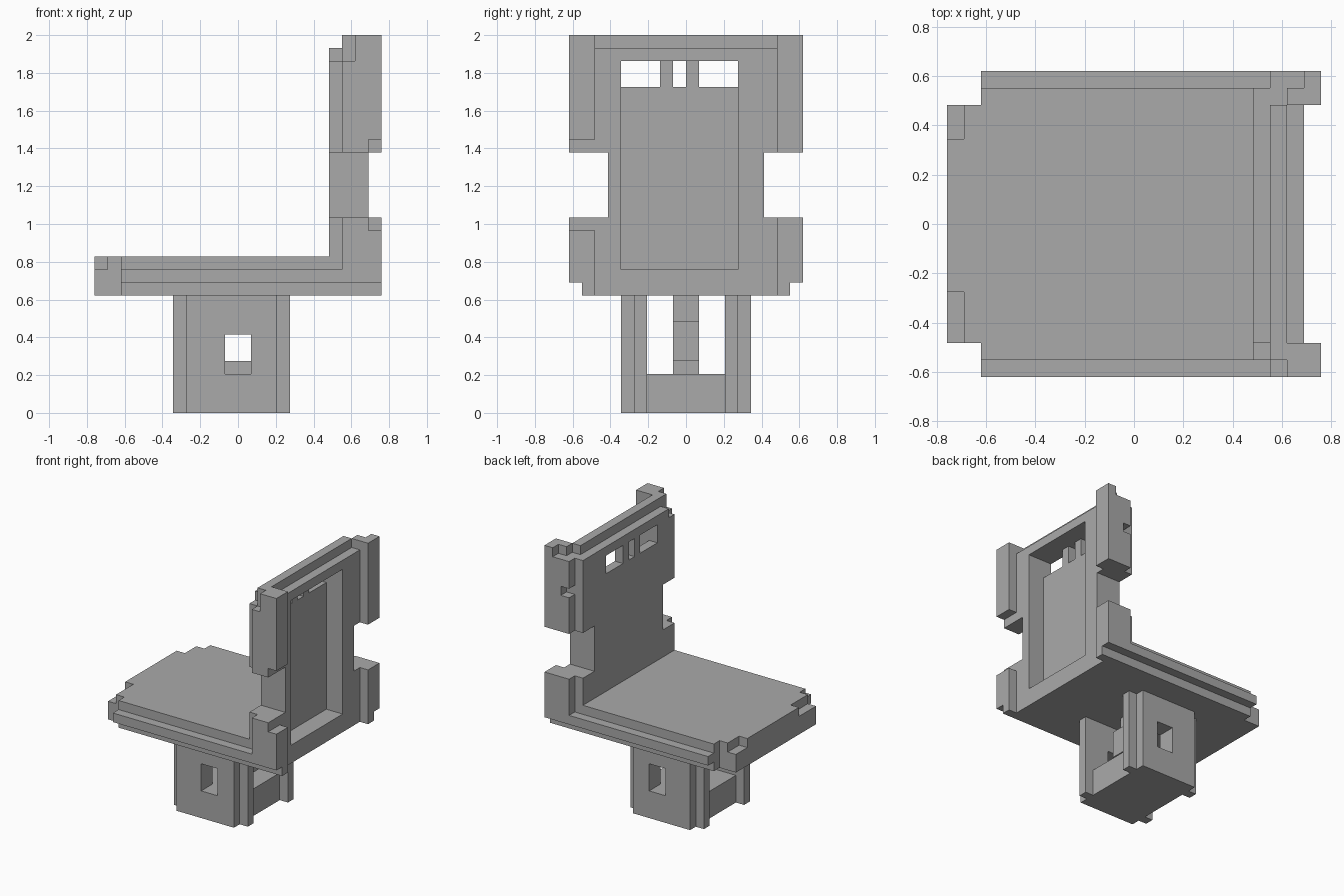
import bpy, bmesh
from mathutils import Vector

if "Cube" in bpy.data.objects:
    bpy.data.objects.remove(bpy.data.objects["Cube"], do_unlink=True)

UNIT = 2 / 29
CENTRE = Vector((11, 9, 0))
cells = {}

grey = bpy.data.materials.new("plain_grey")
grey.use_nodes = True
grey.diffuse_color = (0.4, 0.4, 0.4, 1)
grey.node_tree.nodes["Principled BSDF"].inputs["Base Color"].default_value = (0.4, 0.4, 0.4, 1)


def block(xs, ys, zs):
    return [(x, y, z) for x in range(*xs) for y in range(*ys) for z in range(*zs)]


def fill(part, xs, ys, zs):
    for c in block(xs, ys, zs):
        cells[c] = part


def carve(xs, ys, zs):
    for c in block(xs, ys, zs):
        cells.pop(c, None)


# Seat: slab, stepped front edge and side rails
fill("seat", (2, 18), (1, 17), (9, 12))
fill("seat", (0, 2), (2, 16), (9, 12))
fill("seat", (2, 19), (0, 18), (10, 11))
carve((0, 1), (2, 5), (11, 12))
carve((0, 1), (14, 16), (11, 12))

# Backrest: lower and upper slabs joined by a narrower waist
fill("backrest", (18, 21), (1, 17), (9, 15))
fill("backrest", (18, 21), (3, 15), (15, 20))
fill("backrest", (18, 21), (1, 17), (20, 28))
fill("backrest", (18, 22), (0, 18), (10, 11))
carve((21, 22), (2, 16), (10, 11))

# Top ridge
fill("backrest", (19, 20), (1, 16), (28, 29))

# Corner posts at both sides
for side, inner in (((0, 1), (0, 2)), ((17, 18), (16, 18))):
    for zs in ((10, 15), (20, 29)):
        fill("backrest", (19, 22), side, zs)
        fill("backrest", (20, 22), inner, zs)
fill("backrest", (21, 22), (1, 2), (9, 10))
fill("backrest", (21, 22), (16, 17), (9, 10))

# Chipped post corners
carve((21, 22), (0, 2), (14, 15))
carve((21, 22), (0, 2), (20, 21))
carve((19, 20), (0, 1), (27, 29))
carve((18, 19), (1, 2), (27, 28))
carve((19, 21), (17, 18), (28, 29))
carve((19, 20), (17, 18), (24, 25))

# Recessed rear panel and the row of slots through its top
carve((19, 21), (4, 13), (11, 27))
for ys in ((4, 7), (8, 9), (10, 13)):
    carve((18, 19), ys, (25, 27))

# Pedestal: base, two layered side plates with windows
fill("pedestal", (7, 14), (6, 12), (0, 3))
for outer, inner in (((4, 5), (5, 6)), ((13, 14), (12, 13))):
    fill("pedestal", (7, 14), outer, (0, 9))
    fill("pedestal", (6, 15), inner, (0, 9))
    carve((10, 12), (outer[0], outer[1]), (3, 6))
    carve((10, 12), (inner[0], inner[1]), (3, 6))

# Ring-shaped core in the pedestal
fill("pedestal", (10, 12), (8, 10), (3, 4))
fill("pedestal", (9, 10), (8, 10), (4, 7))
fill("pedestal", (12, 13), (8, 10), (4, 7))
fill("pedestal", (10, 12), (8, 10), (7, 9))


def build(part):
    """Skin the exposed sides of one part's cells and merge flat areas."""
    bm = bmesh.new()
    for c, owner in cells.items():
        if owner != part:
            continue
        for axis in range(3):
            for sign in (-1, 1):
                n = Vector((0, 0, 0))
                n[axis] = sign
                if tuple(int(a + b) for a, b in zip(c, n)) in cells:
                    continue
                u, v = Vector((0, 0, 0)), Vector((0, 0, 0))
                u[(axis + 1) % 3] = 0.5
                v[(axis + 2) % 3] = 0.5 * sign
                mid = Vector(c) + Vector((0.5, 0.5, 0.5)) + n / 2 - CENTRE
                corners = (mid - u - v, mid + u - v, mid + u + v, mid - u + v)
                bm.faces.new([bm.verts.new(p * UNIT) for p in corners])
    bmesh.ops.remove_doubles(bm, verts=bm.verts, dist=UNIT / 100)
    bmesh.ops.dissolve_limit(bm, angle_limit=0.01, verts=bm.verts, edges=bm.edges)
    mesh = bpy.data.meshes.new(part)
    bm.to_mesh(mesh)
    bm.free()
    mesh.materials.append(grey)
    bpy.context.collection.objects.link(bpy.data.objects.new(part, mesh))


for name in ("seat", "backrest", "pedestal"):
    build(name)
